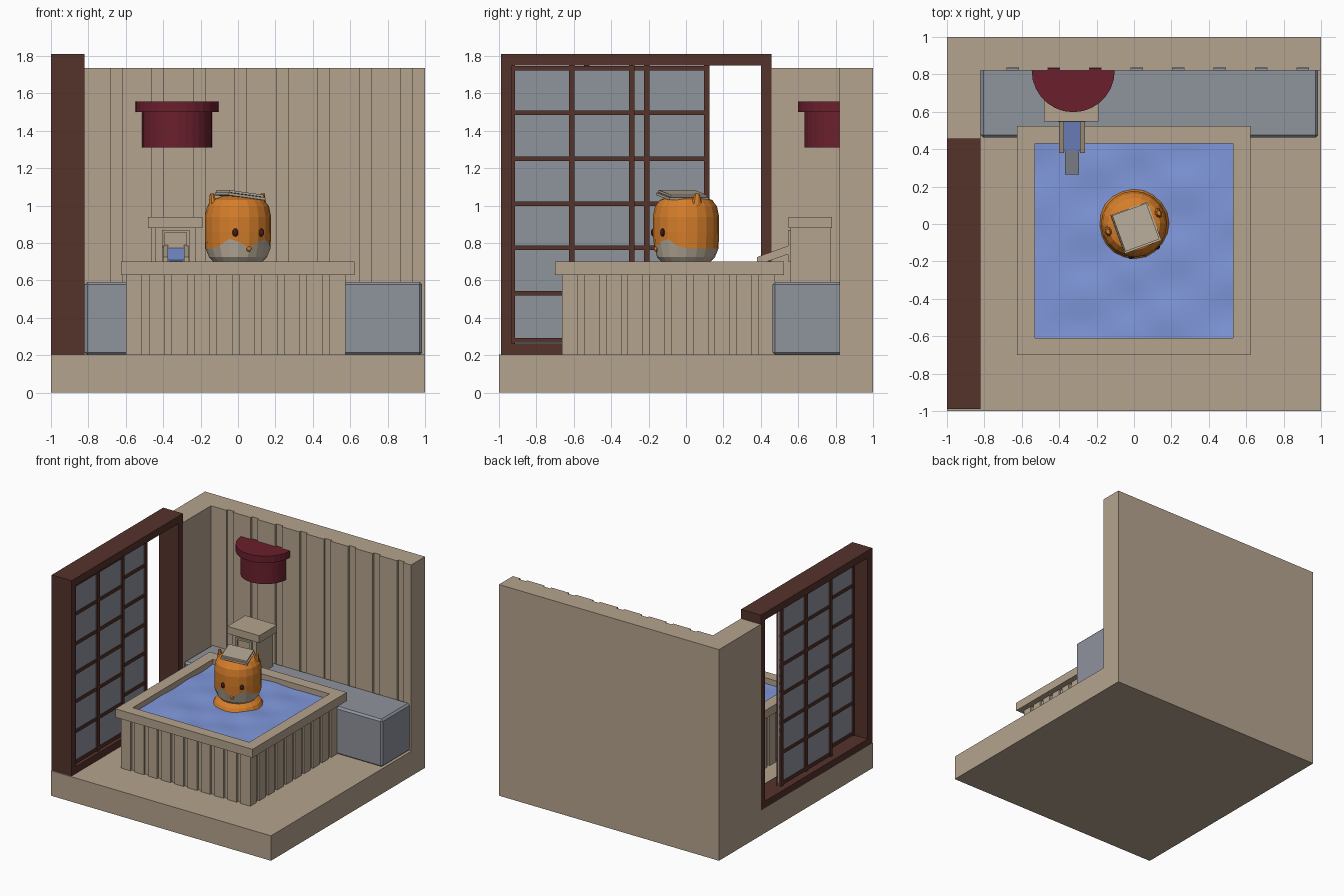
import bpy, bmesh, math
from mathutils import Matrix, Vector

if "Cube" in bpy.data.objects:
    bpy.data.objects.remove(bpy.data.objects["Cube"])


def material(name, rgb):
    m = bpy.data.materials.new(name)
    lin = [((c / 255 + 0.055) / 1.055) ** 2.4 for c in rgb]
    m.diffuse_color = (*lin, 1)
    m.use_nodes = True
    m.node_tree.nodes["Principled BSDF"].inputs["Base Color"].default_value = m.diffuse_color
    return m


TAN = material("pale wood", (181, 164, 142))
GREY = material("stone grey", (143, 147, 156))
BROWN = material("dark brown wood", (85, 50, 43))
RED = material("dark red", (107, 32, 45))
BLUE = material("water blue", (128, 152, 220))
ORANGE = material("orange fur", (214, 126, 42))
CREAM = material("cream", (188, 175, 157))
DARK = material("eye brown", (72, 30, 24))


def finish(name, bm, *mats):
    bmesh.ops.recalc_face_normals(bm, faces=bm.faces)
    me = bpy.data.meshes.new(name)
    bm.to_mesh(me)
    bm.free()
    for m in mats:
        me.materials.append(m)
    ob = bpy.data.objects.new(name, me)
    bpy.context.collection.objects.link(ob)
    return ob


def add_box(bm, x0, x1, y0, y1, z0, z1):
    mat = Matrix.Translation(((x0 + x1) / 2, (y0 + y1) / 2, (z0 + z1) / 2)) @ \
        Matrix.Diagonal((x1 - x0, y1 - y0, z1 - z0, 1))
    return bmesh.ops.create_cube(bm, size=1, matrix=mat)["verts"]


def boxes(name, mat, *dims):
    bm = bmesh.new()
    for d in dims:
        add_box(bm, *d)
    return finish(name, bm, mat)


def extrude_profile(name, mat, pts, vec):
    """Closed polygon of 3D points swept along a vector."""
    bm = bmesh.new()
    f = bm.faces.new([bm.verts.new(p) for p in pts])
    ext = bmesh.ops.extrude_face_region(bm, geom=[f])
    bmesh.ops.translate(bm, vec=vec, verts=[v for v in ext["geom"] if isinstance(v, bmesh.types.BMVert)])
    return finish(name, bm, mat)


# Room shell
boxes("floor", TAN, (-1, 1, -1, 1, 0, 0.205))
boxes("back_wall", TAN, (-1, 1, 0.838, 1, 0.2, 1.735))
boxes("left_wall", TAN, (-1, -0.82, 0.457, 0.84, 0.2, 1.735))
boxes("wall_planks", TAN, *[(max(-0.82, -0.84 + 0.2215 * i), min(1, -0.68 + 0.2215 * i),
                             0.82, 0.845, 0.2, 1.735) for i in range(9)])

# Sliding door: frame and two lattice panels
boxes("door_frame", BROWN,
      (-1, -0.82, -0.99, -0.93, 0.2, 1.81), (-1, -0.82, 0.4, 0.457, 0.2, 1.81),
      (-1, -0.82, -0.93, 0.4, 1.75, 1.81), (-1, -0.82, -0.93, 0.4, 0.2, 0.262))


def door_panel(name, x, y0):
    y1 = y0 + 0.67
    boxes(name + "_sheet", GREY, (x - 0.008, x + 0.008, y0, y1, 0.26, 1.74))
    bars = [(x - 0.022, x + 0.022, y0 + i * 0.32, y0 + i * 0.32 + 0.03, 0.26, 1.75) for i in range(3)]
    bars += [(x - 0.018, x + 0.018, y0, y1, z - 0.012, z + 0.012)
             for z in (0.28, 0.53, 0.775, 1.01, 1.25, 1.495, 1.735)]
    boxes(name + "_lattice", BROWN, *bars)


door_panel("front_door_panel", -0.86, -0.945)
door_panel("rear_door_panel", -0.93, -0.545)

# Stone bench along the back wall
bench = boxes("stone_bench", GREY, (-0.82, 0.985, 0.462, 0.835, 0.2, 0.592))
bev = bench.modifiers.new("bevel", "BEVEL")
bev.width = 0.015
bev.segments = 1

# Tub: core, planks on all sides, rim
boxes("tub_core", TAN, (-0.585, 0.56, -0.645, 0.46, 0.2, 0.64))
planks = []
for i in range(10):
    a = -0.597 + i * 0.1205
    for y in (-0.662, 0.45):
        planks.append((a, a + 0.085, y, y + 0.025, 0.2, 0.635))
    b = -0.662 + i * 0.1165
    for x in (-0.6, 0.55):
        planks.append((x, x + 0.025, b, b + 0.083, 0.2, 0.635))
boxes("tub_planks", TAN, *planks)
boxes("tub_rim", TAN,
      (-0.625, 0.622, -0.7, -0.61, 0.63, 0.7), (-0.625, 0.622, 0.43, 0.525, 0.63, 0.7),
      (-0.625, -0.53, -0.61, 0.43, 0.63, 0.7), (0.53, 0.622, -0.61, 0.43, 0.63, 0.7))

# Rippled water
bm = bmesh.new()
bmesh.ops.create_grid(bm, x_segments=32, y_segments=32, size=1)
for v in bm.verts:
    x, y = v.co.x * 0.535, v.co.y * 0.525 - 0.09
    v.co = (x, y, 0.655 + 0.004 * math.sin(11 * x + 17 * y + 2 * math.sin(6 * x))
            + 0.003 * math.sin(19 * y - 9 * x))
for f in bm.faces:
    f.smooth = True
finish("water", bm, BLUE)

# Water spout
boxes("spout_box", TAN, (-0.445, -0.225, 0.56, 0.775, 0.58, 0.885))
boxes("spout_cap", TAN, (-0.48, -0.19, 0.547, 0.78, 0.88, 0.94))
boxes("spout_opening", TAN, (-0.405, -0.39, 0.545, 0.57, 0.7, 0.87),
      (-0.275, -0.26, 0.545, 0.57, 0.7, 0.87), (-0.405, -0.26, 0.545, 0.57, 0.855, 0.87))


def sloped(name, mat, x0, x1, y0, y1, z0, z1, t):
    extrude_profile(name, mat, [(x0, y0, z0), (x0, y1, z1), (x0, y1, z1 + t), (x0, y0, z0 + t)], (x1 - x0, 0, 0))


sloped("trough_left", TAN, -0.4, -0.373, 0.38, 0.56, 0.69, 0.755, 0.035)
sloped("trough_right", TAN, -0.29, -0.263, 0.38, 0.56, 0.69, 0.755, 0.035)
sloped("trough_base", TAN, -0.4, -0.263, 0.39, 0.56, 0.685, 0.745, 0.012)
sloped("trough_water", BLUE, -0.373, -0.29, 0.39, 0.56, 0.699, 0.762, 0.01)
sloped("falling_water_lip", GREY, -0.37, -0.295, 0.265, 0.39, 0.655, 0.695, 0.01)


# Half-round wall lamp
def half_round(name, r, z0, z1):
    pts = [(-0.325 - r * math.cos(math.pi * i / 14), 0.835 - (r * math.sin(math.pi * i / 14) + 0.015), z0)
           for i in range(15)]
    pts += [(-0.325 + r, 0.835, z0), (-0.325 - r, 0.835, z0)]
    extrude_profile(name, RED, pts, (0, 0, z1 - z0))


half_round("lamp_shade", 0.187, 1.31, 1.51)
half_round("lamp_cap", 0.222, 1.5, 1.556)

# Bathing animal, modelled facing -y then turned
TURN = Matrix.Rotation(math.radians(20), 4, 'Z')


def lathe(name, rings, n, mats, split=0, edge=None):
    bm = bmesh.new()
    loops = []
    for k, (r, z) in enumerate(rings):
        row = []
        for i in range(n):
            a = 2 * math.pi * i / n
            zz = edge(a) if edge and k == split else z
            row.append(bm.verts.new((r * math.sin(a), -r * math.cos(a), zz)))
        loops.append(row)
    for k in range(len(rings) - 1):
        for i in range(n):
            j = (i + 1) % n
            f = bm.faces.new((loops[k][i], loops[k][j], loops[k + 1][j], loops[k + 1][i]))
            f.material_index = 1 if k < split else 0
    bm.faces.new(loops[0][::-1]).material_index = 1 if split else 0
    bm.faces.new(loops[-1])
    finish(name, bm, *mats).matrix_world = TURN


def cheek_line(a):
    a = min(a, 2 * math.pi - a)
    return 0.77 + 0.055 * math.exp(-((a - 0.55) / 0.35) ** 2)


lathe("head", [(0.128, 0.695), (0.155, 0.725), (0.174, 0.78), (0.177, 0.86), (0.177, 0.94),
               (0.166, 0.995), (0.14, 1.03), (0.085, 1.05)], 20, (ORANGE, CREAM), 2, cheek_line)
lathe("body", [(0.12, 0.56), (0.18, 0.61), (0.188, 0.65), (0.172, 0.68), (0.13, 0.705)], 20, (ORANGE,))


def blob(name, mat, loc, size):
    bm = bmesh.new()
    bmesh.ops.create_uvsphere(bm, u_segments=10, v_segments=6, radius=1,
                              matrix=Matrix.Translation(loc) @ Matrix.Diagonal((*size, 1)))
    finish(name, bm, mat).matrix_world = TURN


for side, s in (("left", -1), ("right", 1)):
    blob(side + "_eye", DARK, (s * 0.073, -0.16, 0.856), (0.017, 0.012, 0.022))
    # Ears
    bm = bmesh.new()
    bmesh.ops.create_cone(bm, cap_ends=True, segments=8, radius1=0.055, radius2=0.014, depth=0.14,
                          matrix=Matrix.Translation((s * 0.138, 0.01, 0.995)) @ Matrix.Rotation(s * 0.1, 4, 'Y')
                          @ Matrix.Diagonal((0.75, 1, 1, 1)))
    finish(side + "_ear", bm, ORANGE).matrix_world = TURN
blob("nose", ORANGE, (0, -0.17, 0.768), (0.014, 0.012, 0.014))

# Folded towel on the head
bm = bmesh.new()
add_box(bm, -0.105, 0.105, -0.115, 0.105, -0.014, 0.0)
add_box(bm, -0.1, 0.095, -0.105, 0.1, 0.002, 0.014)
towel = finish("folded_towel", bm, CREAM)
towel.matrix_world = Matrix.Translation((0.01, -0.015, 1.056)) @ TURN @ Matrix.Rotation(0.13, 4, 'Y')
